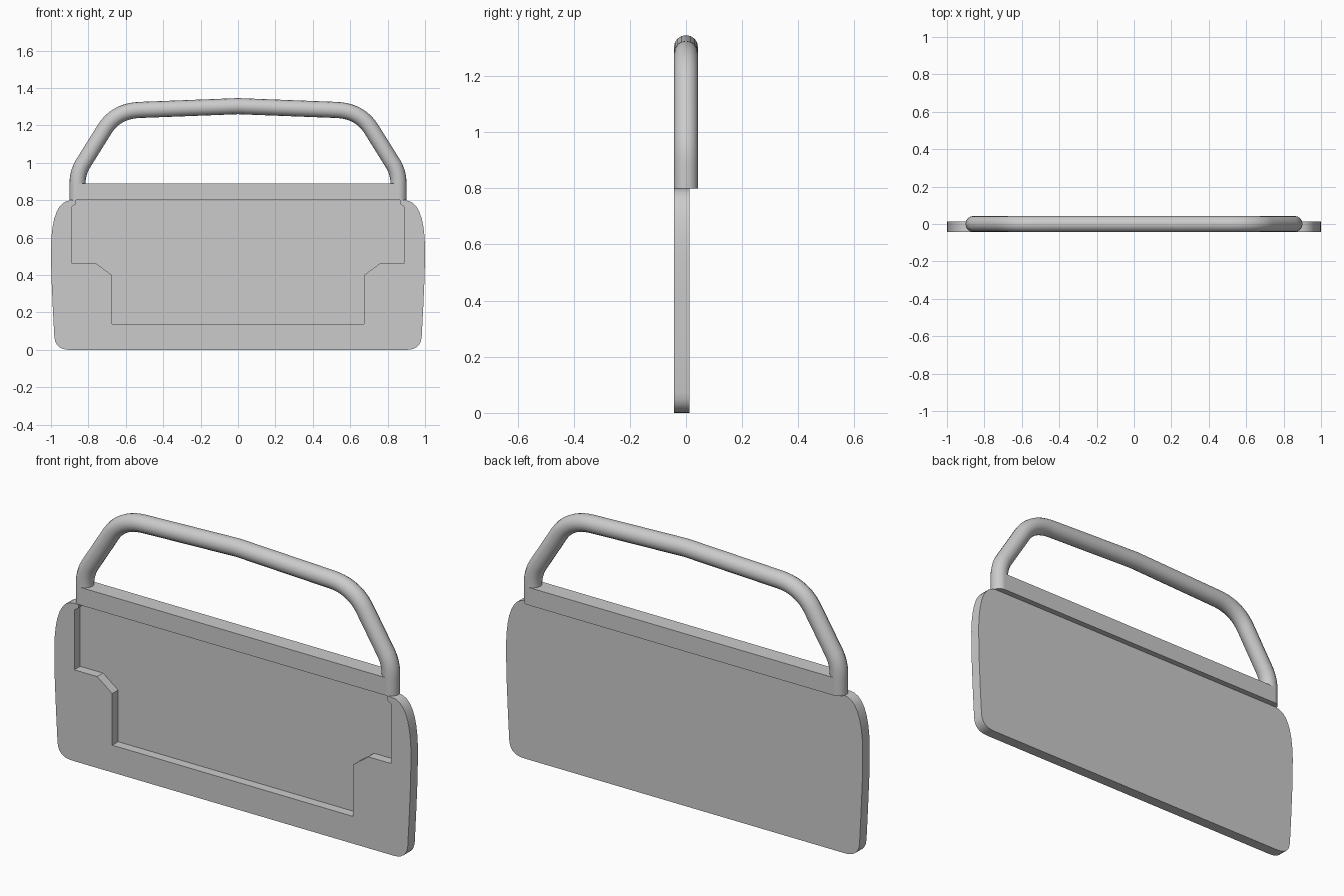
import bpy, bmesh
from mathutils import Vector

if "Cube" in bpy.data.objects:
    bpy.data.objects.remove(bpy.data.objects["Cube"])

R = 0.043                      # tube radius, half depth of the model
BACK, FLOOR = 0.013, 0.004     # panel back face and recess floor


def bend(a, corner, b, n=8):
    """Rounded corner from a to b, as (x, z) points."""
    a, c, b = Vector(a), Vector(corner), Vector(b)
    return [tuple(a * (1 - t) ** 2 + c * 2 * t * (1 - t) + b * t * t)
            for t in (i / n for i in range(n + 1))]


def mirrored(half):
    """Right half of an outline plus its mirror image."""
    return half + [(-x, z) for x, z in reversed(half) if x > 1e-6]


def slab(name, outline, y0, y1):
    """Extrude an (x, z) outline from y0 to y1."""
    bm = bmesh.new()
    face = bm.faces.new([bm.verts.new((x, y0, z)) for x, z in outline])
    ext = bmesh.ops.extrude_face_region(bm, geom=[face])
    bmesh.ops.translate(bm, vec=(0, y1 - y0, 0),
                        verts=[v for v in ext["geom"] if isinstance(v, bmesh.types.BMVert)])
    bmesh.ops.recalc_face_normals(bm, faces=bm.faces)
    me = bpy.data.meshes.new(name)
    bm.to_mesh(me)
    bm.free()
    ob = bpy.data.objects.new(name, me)
    bpy.context.collection.objects.link(ob)
    return ob


def select(ob):
    bpy.ops.object.select_all(action='DESELECT')
    ob.select_set(True)
    bpy.context.view_layer.objects.active = ob


# Panel: bulging sides, rounded bottom corners
side = (bend((0.9, 0.0), (0.977, 0.0), (0.982, 0.07), 6)
        + [(0.99, 0.22), (0.998, 0.4)]
        + bend((1.0, 0.55), (0.995, 0.8), (0.89, 0.8), 8))
panel = slab("panel", mirrored(side), -R, BACK)

# Stepped recess in the front, open under the top rail
recess = [(0.675, 0.138), (0.675, 0.40), (0.76, 0.463), (0.888, 0.463),
          (0.888, 0.765), (0.865, 0.782), (0.865, 0.9)]
cutter = slab("recess_cutter", mirrored(recess), -0.2, FLOOR)
cutter.hide_render = True
cut = panel.modifiers.new("recess", 'BOOLEAN')
cut.operation, cut.solver, cut.object = 'DIFFERENCE', 'EXACT', cutter
select(panel)
bpy.ops.object.modifier_apply(modifier=cut.name)
bpy.data.objects.remove(cutter)
bpy.ops.object.shade_smooth_by_angle(angle=0.5)

# Top rail, full tube depth
slab("top_rail", mirrored([(0.86, 0.8), (0.86, 0.89)]), -R, R)

# Bent tube frame
half = ([(0.858, 0.8)] + bend((0.858, 0.89), (0.858, 0.945), (0.832, 0.99), 6)
        + bend((0.71, 1.185), (0.648, 1.28), (0.52, 1.283), 10) + [(0.0, 1.303)])
path = mirrored(half)
cu = bpy.data.curves.new("tube_frame", 'CURVE')
cu.dimensions = '3D'
cu.bevel_depth = R
cu.bevel_resolution = 6
cu.use_fill_caps = True
sp = cu.splines.new('POLY')
sp.points.add(len(path) - 1)
for p, (x, z) in zip(sp.points, path):
    p.co = (x, 0, z, 1)
tube = bpy.data.objects.new("tube_frame", cu)
bpy.context.collection.objects.link(tube)
select(tube)
bpy.ops.object.convert(target='MESH')
bpy.ops.object.shade_smooth_by_angle(angle=0.6)
